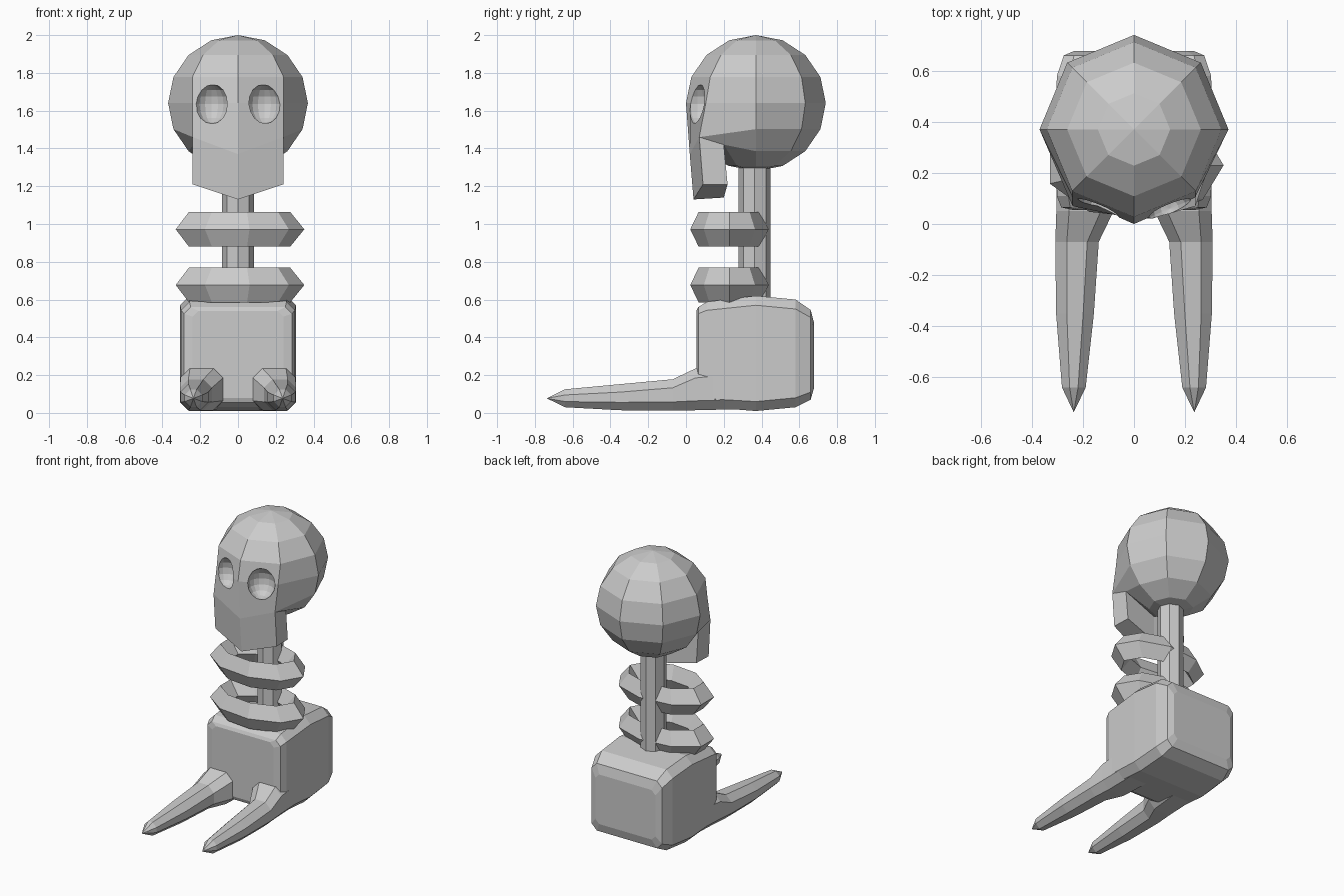
import bpy, bmesh, math
from mathutils import Vector, Matrix

if "Cube" in bpy.data.objects:
    bpy.data.objects.remove(bpy.data.objects["Cube"])


def finish(name, bm):
    bmesh.ops.recalc_face_normals(bm, faces=bm.faces[:])
    me = bpy.data.meshes.new(name)
    bm.to_mesh(me)
    bm.free()
    ob = bpy.data.objects.new(name, me)
    bpy.context.collection.objects.link(ob)
    return ob


def loft(name, sections, side=1, tip=None):
    """Skin chamfered rectangles (y, x0, x1, z0, z1, chamfer) along y."""
    bm = bmesh.new()
    rings = []
    for y, x0, x1, z0, z1, c in sections:
        pts = [(x0 + c, z0), (x1 - c, z0), (x1, z0 + c), (x1, z1 - c),
               (x1 - c, z1), (x0 + c, z1), (x0, z1 - c), (x0, z0 + c)]
        rings.append([bm.verts.new((side * x, y, z)) for x, z in pts])
    for a, b in zip(rings, rings[1:]):
        for i in range(8):
            j = (i + 1) % 8
            bm.faces.new((a[i], a[j], b[j], b[i]))
    bm.faces.new(rings[0])
    if tip:
        t = bm.verts.new((side * tip[0], tip[1], tip[2]))
        for i in range(8):
            bm.faces.new((rings[-1][i], rings[-1][(i + 1) % 8], t))
    else:
        bm.faces.new(rings[-1])
    return finish(name, bm)


# Skull: eight-sided sphere, front reshaped into a flat face, jaw extruded down
C = Vector((0, 0.37, 1.64))
bm = bmesh.new()
bmesh.ops.create_uvsphere(bm, u_segments=8, v_segments=8, radius=1,
                          matrix=Matrix.Translation(C) @ Matrix.Diagonal((0.37, 0.37, 0.36, 1)))


def ring_vert(ring, turn):
    t, a = math.radians(22.5 * ring), math.radians(-90 + 45 * turn)
    p = C + Vector((0.37 * math.sin(t) * math.cos(a), 0.37 * math.sin(t) * math.sin(a), 0.36 * math.cos(t)))
    return min(bm.verts, key=lambda v: (v.co - p).length)


moves = []
for s in (-1, 1):
    moves += [(ring_vert(4, s), (s * 0.24, 0.105, 1.64)),
              (ring_vert(5, s), (s * 0.24, 0.07, 1.46)),
              (ring_vert(6, s), (s * 0.235, 0.20, 1.42))]
moves += [(ring_vert(5, 0), (0, 0.02, 1.37)), (ring_vert(6, 0), (0, 0.20, 1.32))]
for v, co in moves:
    v.co = co
jaw_verts = {v for v, co in moves if co[2] < 1.5}
jaw_faces = [f for f in bm.faces if all(v in jaw_verts for v in f.verts)]
ext = bmesh.ops.extrude_face_region(bm, geom=jaw_faces)
for v in [g for g in ext["geom"] if isinstance(g, bmesh.types.BMVert)]:
    k = min(1, abs(v.co.x) / 0.235)
    if v.co.y < 0.15:
        v.co = (v.co.x, 0.04 + 0.05 * k, 1.13 + 0.08 * k)
    else:
        v.co = (v.co.x, 0.20 + 0.02 * k, 1.14 + 0.07 * k)
old = [f for f in jaw_faces if f.is_valid]
if old:
    bmesh.ops.delete(bm, geom=old, context='FACES_ONLY')
    bmesh.ops.delete(bm, geom=[e for e in bm.edges if not e.link_faces], context='EDGES')
skull = finish("skull", bm)

# Eye sockets
bm = bmesh.new()
for s in (-1, 1):
    bmesh.ops.create_uvsphere(bm, u_segments=16, v_segments=8, radius=1,
                              matrix=Matrix.Translation((s * 0.14, 0.06, 1.635)) @ Matrix.Diagonal((0.09, 0.09, 0.105, 1)))
cutter = finish("eye_socket_cutter", bm)
cutter.hide_render = True
cutter.hide_viewport = True
mod = skull.modifiers.new("eye_sockets", 'BOOLEAN')
mod.operation = 'DIFFERENCE'
mod.solver = 'EXACT'
mod.object = cutter

# Spine
bm = bmesh.new()
bmesh.ops.create_cone(bm, cap_ends=True, segments=8, radius1=0.084, radius2=0.084, depth=0.8,
                      matrix=Matrix.Translation((0, 0.363, 0.95)))
finish("spine", bm)

# Ribs: flattened nine-sided rings with a diamond cross-section
for name, z in (("lower_rib", 0.677), ("upper_rib", 0.972)):
    bpy.ops.mesh.primitive_torus_add(major_segments=9, minor_segments=4, major_radius=0.276,
                                     minor_radius=0.075, location=(0, 0.23, z))
    rib = bpy.context.object
    rib.name = name
    rib.scale = (1, 0.6, 1.23)

# Pelvis block with rounded edges
loft("pelvis", [(y, -h, h, z0, z1, c) for y, h, z0, z1, c in (
    (0.055, 0.24, 0.08, 0.54, 0.03),
    (0.065, 0.285, 0.055, 0.56, 0.035),
    (0.11, 0.302, 0.03, 0.588, 0.045),
    (0.37, 0.307, 0.01, 0.62, 0.05),
    (0.58, 0.302, 0.03, 0.60, 0.05),
    (0.66, 0.275, 0.07, 0.545, 0.04),
    (0.677, 0.235, 0.13, 0.48, 0.03))])

# Legs tapering forward to a point
for name, s in (("left_leg", -1), ("right_leg", 1)):
    loft(name, [(0.30, 0.06, 0.30, 0.02, 0.26, 0.05),
                (0.05, 0.08, 0.304, 0.014, 0.235, 0.05),
                (-0.07, 0.138, 0.308, 0.013, 0.178, 0.045),
                (-0.35, 0.157, 0.305, 0.014, 0.152, 0.042),
                (-0.64, 0.189, 0.282, 0.03, 0.125, 0.03)],
         side=s, tip=(0.236, -0.737, 0.077))
